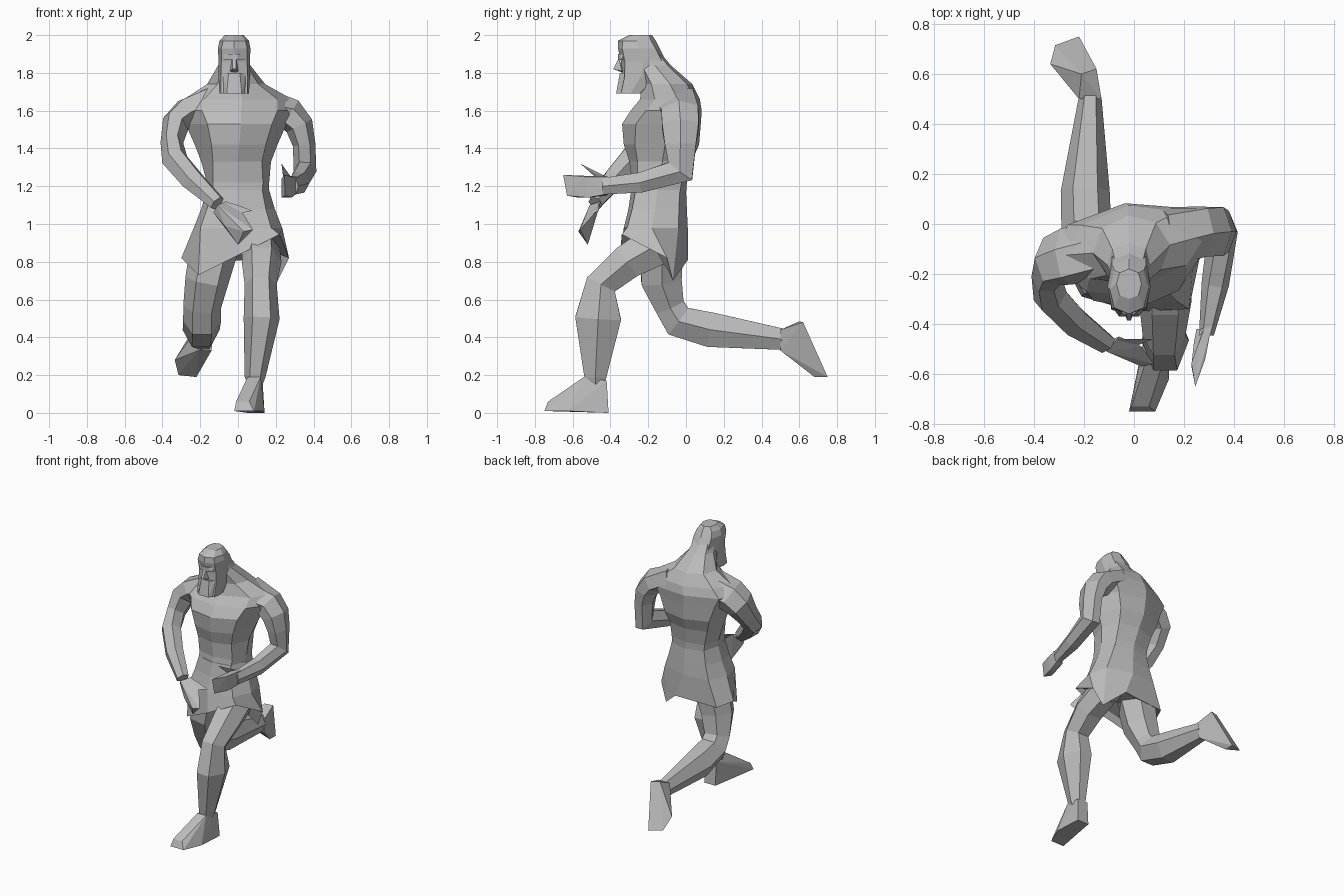
import bpy, bmesh, math
from mathutils import Vector

old = bpy.data.objects.get("Cube")
if old:
    bpy.data.objects.remove(old, do_unlink=True)

grey = bpy.data.materials.new("stone grey")
grey.use_nodes = True
grey.diffuse_color = (.5, .5, .5, 1)
grey.node_tree.nodes["Principled BSDF"].inputs["Base Color"].default_value = (.5, .5, .5, 1)


def finish(name, bm):
    """Turn a bmesh into a flat-shaded object."""
    bmesh.ops.recalc_face_normals(bm, faces=bm.faces)
    mesh = bpy.data.meshes.new(name)
    bm.to_mesh(mesh)
    bm.free()
    mesh.materials.append(grey)
    obj = bpy.data.objects.new(name, mesh)
    bpy.context.collection.objects.link(obj)


def loft(name, rings):
    """Skin a list of equal rings and close both ends."""
    bm = bmesh.new()
    rows = [[bm.verts.new(p) for p in ring] for ring in rings]
    count = len(rows[0])
    for low, high in zip(rows, rows[1:]):
        for i in range(count):
            j = (i + 1) % count
            bm.faces.new((low[i], low[j], high[j], high[i]))
    caps = [bm.faces.new(rows[0]), bm.faces.new(rows[-1])]
    bmesh.ops.poke(bm, faces=caps)
    finish(name, bm)


def level_ring(x, y, z, half_width, half_depth, twist=0, corner=.8, chest=1):
    """Level eight-sided ring; corner sets how boxy it is, chest narrows the front corners."""
    turn = math.radians(twist)
    ring = []
    for i in range(8):
        a = i * math.pi / 4
        size = corner * math.sqrt(2) if i % 2 else 1
        px = math.cos(a) * half_width * size
        py = math.sin(a) * half_depth * size
        if i in (5, 7):
            px *= chest
        ring.append(Vector((x + px * math.cos(turn) - py * math.sin(turn),
                            y + px * math.sin(turn) + py * math.cos(turn), z)))
    return ring


def limb(name, joints):
    """Six-sided tube; each joint is a position, a width radius and a depth radius."""
    pts = [Vector(j[0]) for j in joints]
    rings = []
    for i, (_, wide, deep) in enumerate(joints):
        along = Vector()
        if i > 0:
            along += (pts[i] - pts[i - 1]).normalized()
        if i < len(pts) - 1:
            along += (pts[i + 1] - pts[i]).normalized()
        along.normalize()
        side = Vector((1, 0, 0))
        side = (side - along * along.dot(side)).normalized()
        front = along.cross(side)
        rings.append([pts[i] + side * wide * math.cos(k * math.pi / 3)
                      + front * deep * 1.12 * math.sin(k * math.pi / 3) for k in range(6)])
    loft(name, rings)


def hull(name, points):
    """Faceted solid around a few points."""
    bm = bmesh.new()
    for p in points:
        bm.verts.new(p)
    bmesh.ops.convex_hull(bm, input=bm.verts)
    loose = [v for v in bm.verts if not v.link_faces]
    bmesh.ops.delete(bm, geom=loose, context='VERTS')
    finish(name, bm)


def mirrored(points, centre):
    """Repeat points across the head's centre plane."""
    return [(centre + s * x, y, z) for x, y, z in points for s in (-1, 1)]


# Torso, from waist to the thick sloping neck
loft("torso", [
    level_ring(0, -.145, 1.16, .165, .145, -2),
    level_ring(0, -.14, 1.22, .165, .145),
    level_ring(-.01, -.135, 1.33, .185, .165, 3, .78, .9),
    level_ring(-.01, -.13, 1.42, .22, .2, 5, .77, .85),
    level_ring(-.01, -.13, 1.53, .27, .21, 7, .75, .85),
    level_ring(-.01, -.105, 1.6, .33, .19, 8, .72, .85),
    level_ring(0, -.085, 1.66, .29, .16, 8, .68),
    level_ring(-.01, -.1, 1.74, .155, .135, 6, .7),
    level_ring(-.02, -.165, 1.84, .085, .085),
    level_ring(-.02, -.2, 1.9, .07, .07),
])

# Tunic skirt with an uneven hem lifted over the leading thigh
hem = [(.27, -.1, .82), (.21, -.07, .7), (.08, .01, .81), (-.24, -.01, .8),
       (-.3, -.12, .82), (-.21, -.29, .73), (0, -.35, .835), (.22, -.34, .945)]
loft("tunic_skirt", [
    [Vector((0, -.17, .93)).lerp(Vector(p), .75) for p in hem],
    hem,
    level_ring(0, -.16, .98, .235, .17, -5),
    level_ring(0, -.15, 1.08, .195, .155, -4),
    level_ring(0, -.145, 1.18, .165, .145, -2),
])

# Head with long hair, face and beard
mid = -.02
loft("head", [
    level_ring(mid, -.295, 1.69, .078, .055, 0, .9),
    level_ring(mid, -.24, 1.78, .083, .1, 0, .85),
    level_ring(mid, -.225, 1.86, .083, .12, 0, .82),
    level_ring(mid, -.25, 1.93, .086, .11, 0, .8),
    level_ring(mid, -.26, 1.97, .078, .1, 0, .75),
    level_ring(mid, -.24, 2, .05, .06, 0, .75),
])
hull("brow", mirrored([(.06, -.33, 1.9), (.055, -.34, 1.87), (.02, -.36, 1.9),
                       (.015, -.36, 1.87), (.05, -.3, 1.88)], mid))
hull("nose", mirrored([(.01, -.355, 1.88), (.022, -.34, 1.81),
                       (.008, -.385, 1.82), (.01, -.33, 1.8)], mid))
hull("beard", mirrored([(.03, -.35, 1.8), (.062, -.32, 1.8), (.04, -.37, 1.69),
                        (.068, -.33, 1.69), (.06, -.25, 1.69), (.07, -.24, 1.77)], mid))

# Left arm, bent with the forearm pointing forward
limb("left_arm", [
    ((.12, -.05, 1.64), .09, .11), ((.27, -.03, 1.585), .085, .1),
    ((.325, -.03, 1.52), .075, .1), ((.35, -.03, 1.42), .06, .085),
    ((.355, -.03, 1.28), .06, .08), ((.325, -.24, 1.22), .055, .055),
    ((.29, -.44, 1.2), .03, .045)])
hull("left_hand", [
    (.265, -.42, 1.25), (.31, -.41, 1.25), (.31, -.41, 1.16), (.265, -.42, 1.15),
    (.285, -.54, 1.25), (.23, -.56, 1.24), (.23, -.57, 1.14), (.285, -.52, 1.14),
    (.245, -.65, 1.26), (.25, -.63, 1.15)])
hull("left_thumb", [
    (.24, -.47, 1.24), (.28, -.42, 1.25), (.25, -.42, 1.2),
    (.25, -.49, 1.27), (.23, -.56, 1.32)])

# Right arm, swinging forward across the body
limb("right_arm", [
    ((-.12, -.1, 1.64), .09, .11), ((-.27, -.13, 1.585), .085, .11),
    ((-.33, -.15, 1.53), .075, .1), ((-.35, -.21, 1.43), .06, .075),
    ((-.335, -.29, 1.34), .07, .065), ((-.24, -.39, 1.23), .065, .055),
    ((-.11, -.48, 1.11), .045, .035)])
hull("right_hand", [
    (-.13, -.48, 1.06), (-.06, -.45, 1.12), (-.11, -.51, 1.1), (-.07, -.52, .99),
    (.03, -.49, 1.05), (0, -.52, .89), (.08, -.56, .97), (.03, -.57, .96)])
hull("right_thumb", [
    (-.07, -.46, 1.12), (0, -.46, 1.1), (-.02, -.5, 1.05), (.075, -.46, 1.07)])

# Left leg, striding forward
limb("left_leg", [
    ((.12, -.17, .88), .1, .11), ((.125, -.31, .8), .105, .095),
    ((.12, -.45, .68), .085, .085), ((.125, -.465, .5), .095, .125),
    ((.09, -.48, .19), .055, .06), ((.09, -.48, .15), .04, .05)])
hull("left_foot", [
    (.05, -.54, .19), (.12, -.54, .19), (.05, -.42, .17), (.13, -.42, .17),
    (.05, -.41, 0), (.14, -.41, 0), (.14, -.62, .01), (-.02, -.75, .01),
    (.085, -.75, .01), (-.01, -.73, .06), (.06, -.73, .06)])

# Right leg, bent with the shin trailing behind
limb("right_leg", [
    ((-.12, -.13, .9), .13, .12), ((-.165, -.13, .7), .115, .11),
    ((-.19, -.085, .56), .1, .08), ((-.19, -.04, .485), .1, .09),
    ((-.195, .13, .44), .098, .095), ((-.175, .51, .39), .045, .058)])
hull("right_foot", [
    (-.13, .5, .44), (-.22, .5, .44), (-.14, .5, .33), (-.21, .5, .33),
    (-.15, .62, .48), (-.21, .6, .485), (-.22, .75, .19), (-.315, .715, .2),
    (-.22, .68, .19), (-.335, .64, .28)])
